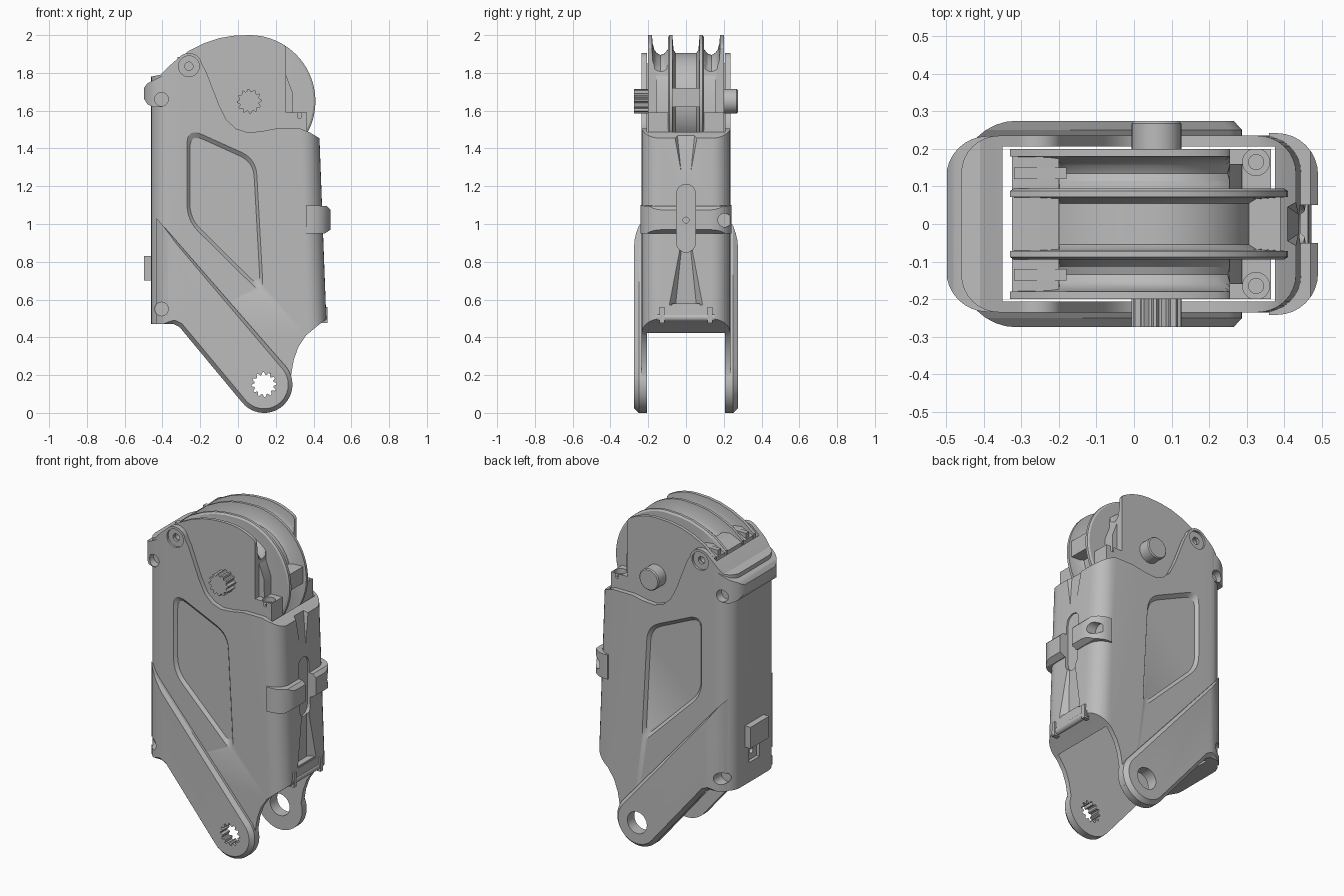
import bpy, bmesh, math
from mathutils import Vector

if "Cube" in bpy.data.objects:
    bpy.data.objects.remove(bpy.data.objects["Cube"])

grey = bpy.data.materials.new("plain grey")
grey.use_nodes = True
grey.diffuse_color = (0.5, 0.5, 0.5, 1)
grey.node_tree.nodes["Principled BSDF"].inputs["Base Color"].default_value = (0.5, 0.5, 0.5, 1)

HUB = (0.06, 1.65)
PIVOT = (0.138, 0.15)
LUG = (-0.26, 1.835)


def finish(name, bm):
    bmesh.ops.recalc_face_normals(bm, faces=bm.faces)
    me = bpy.data.meshes.new(name)
    bm.to_mesh(me)
    bm.free()
    me.materials.append(grey)
    ob = bpy.data.objects.new(name, me)
    bpy.context.collection.objects.link(ob)
    return ob


def loft(name, rings):
    bm = bmesh.new()
    rows = [[bm.verts.new(p) for p in r] for r in rings]
    n = len(rows[0])
    for a, b in zip(rows, rows[1:]):
        for i in range(n):
            bm.faces.new((a[i], a[(i + 1) % n], b[(i + 1) % n], b[i]))
    bm.faces.new(rows[0])
    bm.faces.new(rows[-1])
    return finish(name, bm)


def prism(name, pts, y0, y1):
    return loft(name, [[(x, y, z) for x, z in pts] for y in (y0, y1)])


def arc(c, r, a0, a1, n=12):
    angs = [math.radians(a0 + (a1 - a0) * i / n) for i in range(n + 1)]
    return [(c[0] + r * math.cos(a), c[1] + r * math.sin(a)) for a in angs]


def disc(c, r, n=32):
    return arc(c, r, 0, 360 * (n - 1) / n, n - 1)


def star(c, r_out, r_in, teeth=12):
    pts = []
    for i in range(teeth * 4):
        a = 2 * math.pi * i / (teeth * 4)
        r = r_out if i % 4 < 2 else r_in
        pts.append((c[0] + r * math.cos(a), c[1] + r * math.sin(a)))
    return pts


def box(name, x0, x1, y0, y1, z0, z1):
    return prism(name, [(x0, z0), (x1, z0), (x1, z1), (x0, z1)], y0, y1)


def hull(name, pts):
    bm = bmesh.new()
    for p in pts:
        bm.verts.new(p)
    bmesh.ops.convex_hull(bm, input=bm.verts)
    return finish(name, bm)


def round_plan(x0, x1, w, rl, rr):
    """Rounded rectangle seen from above, with its own left and right radii."""
    return (arc((x1 - rr, w - rr), rr, 0, 90, 8) + arc((x0 + rl, w - rl), rl, 90, 180, 8)
            + arc((x0 + rl, rl - w), rl, 180, 270, 8) + arc((x1 - rr, rr - w), rr, 270, 360, 8))


def column(x0, x1, w, rl, rr, top_x1=None):
    top = x1 if top_x1 is None else top_x1
    return loft("column", [[(x, y, z) for x, y in round_plan(x0, xe, w, rl, rr)]
                           for z, xe in ((-0.1, x1), (2.1, top))])


def boolean(ob, other, op="DIFFERENCE"):
    mod = ob.modifiers.new("cut", "BOOLEAN")
    mod.operation, mod.solver, mod.object = op, "EXACT", other
    bpy.context.view_layer.objects.active = ob
    bpy.ops.object.modifier_apply(modifier="cut")
    bpy.data.objects.remove(other)


def fillet(corners, r, n=6):
    """Round the corners of a polygon with short curves."""
    pts = []
    for i, c in enumerate(corners):
        c, p, q = (Vector(corners[(i + k) % len(corners)]) for k in (0, -1, 1))
        a, b = c + (p - c).normalized() * r, c + (q - c).normalized() * r
        for k in range(n + 1):
            t = k / n
            pts.append(tuple(a * (1 - t) ** 2 + c * 2 * t * (1 - t) + b * t * t))
    return pts


# Housing shell: rounded column trimmed by the side outline, then hollowed
foot = arc(PIVOT, 0.15, 220, 378, 20)
outline = ([(-0.51, 0.47), (-0.34, 0.47), (-0.31, 0.455)] + foot
           + [(0.295, 0.28), (0.32, 0.35), (0.36, 0.41), (0.42, 0.46), (0.47, 0.5), (0.52, 0.5), (0.52, 1.46),
              (0.43, 1.455), (0.38, 1.485), (0.33, 1.505), (0.2, 1.505), (0.12, 1.49), (0.05, 1.485),
              (-0.01, 1.505), (-0.06, 1.55), (-0.1, 1.63), (-0.17, 1.81)]
           + arc(LUG, 0.07, 10, 140, 10) + [(-0.36, 1.84), (-0.41, 1.79), (-0.51, 1.77)])
shell = prism("housing", outline, -0.3, 0.3)
boolean(shell, column(-0.46, 0.49, 0.235, 0.1, 0.1, 0.407), "INTERSECT")

# Wrap-around band on the right wall and rounded ridge on the left wall
band = prism("band", [(0.36, 0.95), (0.46, 0.95), (0.49, 0.97), (0.495, 1.07), (0.47, 1.095), (0.36, 1.1)], -0.3, 0.3)
boolean(band, column(-0.4, 0.49, 0.242, 0.1, 0.11), "INTERSECT")
boolean(shell, band, "UNION")
ridge = prism("ridge", [(-0.38, 1.795), (-0.45, 1.76), (-0.48, 1.745), (-0.498, 1.72), (-0.498, 1.665),
                        (-0.48, 1.635), (-0.45, 1.62), (-0.38, 1.62)], -0.3, 0.3)
boolean(ridge, column(-0.5, 0.4, 0.234, 0.11, 0.1), "INTERSECT")
boolean(shell, ridge, "UNION")
boolean(shell, box("cavity", -0.35, 0.375, -0.206, 0.206, -0.2, 2.2))

# Side window pockets with a sloping rim, lug bores and corner screw recesses
window = [(-0.27, 1.51), (0.095, 1.345), (0.135, 0.62), (-0.27, 1.02)]
mid = Vector((-0.075, 1.13))
for s in (-1, 1):
    rim = fillet(window, 0.085)
    floor = [tuple(mid + (Vector(p) - mid) * 0.92) for p in rim]
    boolean(shell, loft("pocket", [[(x, s * y, z) for x, z in ring]
                                   for y, ring in ((0.26, rim), (0.235, rim), (0.217, floor))]))
    boolean(shell, prism("bore", disc(LUG, 0.055), s * 0.222, s * 0.3))
    for z in (0.55, 1.66):
        boolean(shell, prism("recess", disc((-0.405, z), 0.036), s * 0.185, s * 0.3))
boolean(shell, prism("lug_hole", disc(LUG, 0.022), -0.3, 0.3))

# Right wall: pill slot, tapered scoops and screw recess
pill = [(0, 0.9), (0, 1.16)]
ends = arc(pill[0], 0.05, 180, 360) + arc(pill[1], 0.05, 0, 180)
boolean(shell, loft("pill", [[(x, y, z) for y, z in ends] for x in (0.432, 0.6)]))
boolean(shell, loft("pin_hole", [[(x, y, z) for y, z in disc((0, 1.02), 0.016, 16)] for x in (0.41, 0.6)]))
boolean(shell, loft("screw", [[(x, y, z) for y, z in disc((0.205, 1.02), 0.036)] for x in (0.42, 0.6)]))
for wide_z, thin_z, depth in ((1.56, 1.22, 0.395), (0.57, 0.91, 0.425)):
    boolean(shell, hull("scoop", [(x, s * y, z) for s in (-1, 1) for x, y, z in
                                  ((depth, 0.055, wide_z), (0.55, 0.16, wide_z),
                                   (0.447, 0.02, thin_z), (0.55, 0.05, thin_z))]))

# Left wall: recess below the clip
boolean(shell, box("clip_recess", -0.6, -0.44, -0.05, 0.05, 0.59, 0.72))
boolean(shell, loft("clip_hole", [[(x, y, z) for y, z in disc((0, 0.64), 0.016, 16)] for x in (-0.6, -0.42)]))

# Raised diagonal straps on both sides, chamfered on the outer edge
strap_pts = [(-0.465, 1.07), (-0.465, 0.47), (-0.34, 0.47), (-0.31, 0.455)] + arc(PIVOT, 0.15, 220, 400, 24)
parts = [shell]
for s, side in ((-1, "front"), (1, "back")):
    bm = bmesh.new()
    outer = bm.faces.new([bm.verts.new((x, s * 0.25, z)) for x, z in strap_pts])
    low = bmesh.ops.extrude_face_region(bm, geom=[outer])["geom"]
    for v in (g for g in low if isinstance(g, bmesh.types.BMVert)):
        v.co.y = s * 0.215
    bmesh.ops.recalc_face_normals(bm, faces=bm.faces)
    bm.faces.ensure_lookup_table()
    cap = max(bm.faces, key=lambda f: abs(f.calc_center_median().y))
    bmesh.ops.inset_individual(bm, faces=[cap], thickness=0.022)
    for v in cap.verts:
        v.co.y = s * 0.274
    strap = finish(side + "_strap", bm)
    boolean(strap, column(-0.462, 0.4, 0.275, 0.15, 0.05), "INTERSECT")
    hole = star(PIVOT, 0.066, 0.052) if s < 0 else disc(PIVOT, 0.066)
    for ob in (strap, shell):
        boolean(ob, prism("pivot_hole", hole, s * 0.15, s * 0.4))
    boolean(strap, prism("recess", disc((-0.405, 0.55), 0.036), s * 0.185, s * 0.3))
    parts.append(strap)

# Head: centre wheel and side frames share one outline, scaled about the hub
head = ([(-0.33, 1.25), (-0.33, 1.86), (-0.26, 1.917), (-0.18, 1.957), (-0.1, 1.984), (-0.02, 1.997)]
        + arc(HUB, 0.35, 95, -90, 40))


def head_ring(y, k, limit=1.0):
    return [(min(HUB[0] + (x - HUB[0]) * k, limit), y, HUB[1] + (z - HUB[1]) * k) for x, z in head]


wheel = loft("centre_wheel", [head_ring(y, k) for y, k in (
    (-0.095, 0.97), (-0.088, 1), (-0.072, 1), (-0.066, 0.78), (-0.055, 0.73),
    (0.055, 0.73), (0.066, 0.78), (0.072, 1), (0.088, 1), (0.095, 0.97))])
parts.append(wheel)
groove = ((0.08, 0.84), (0.1, 0.77), (0.115, 0.72), (0.135, 0.7), (0.155, 0.73), (0.168, 0.78),
          (0.177, 0.88), (0.18, 1), (0.2, 1))
for s, side in ((-1, "front"), (1, "back")):
    frame = loft(side + "_head_frame", [head_ring(s * y, k, 0.255) for y, k in groove])
    boolean(frame, prism("lug_hole", disc(LUG, 0.022), -0.3, 0.3))
    pad = box(side + "_screw_pad", 0.2, 0.365, s * 0.09, s * 0.2, 1.3, 1.59)
    for r, depth in ((0.036, 1.56), (0.02, 1.45)):
        boolean(pad, loft("bore", [[(x, y, z) for x, y in disc((0.325, s * 0.165), r)] for z in (depth, 1.7)]))
    rib = prism(side + "_pad_rib", [(0.2, 1.55), (0.29, 1.55), (0.288, 1.7), (0.25, 1.8), (0.2, 1.8)],
                s * 0.09, s * 0.16)
    tab = box(side + "_tab", -0.32, -0.18, s * 0.12, s * 0.15, 1.75, 1.885)
    parts += [frame, pad, rib, tab]
end = prism("head_end_block", [(-0.325, 1.3), (-0.18, 1.3), (-0.2, 1.88), (-0.25, 1.885), (-0.325, 1.85)], -0.195, 0.195)
boolean(end, prism("lug_hole", disc(LUG, 0.022), -0.3, 0.3))
parts += [end, box("wheel_crossbar", 0.27, 0.39, -0.08, 0.08, 1.62, 1.72)]

# Hub ends: splined in front, plain behind
parts.append(prism("splined_hub", star(HUB, 0.066, 0.053), -0.274, -0.15))
parts.append(loft("plain_hub", [[(x, y, z) for x, z in disc(HUB, r)]
                                for y, r in ((0.15, 0.066), (0.268, 0.066), (0.274, 0.06))]))

# Small fittings: clip on the left wall, latch on the right wall
parts.append(box("clip", -0.498, -0.44, -0.09, 0.09, 0.70, 0.83))
parts.append(box("latch_tab", 0.42, 0.462, -0.075, 0.075, 0.53, 0.58))
parts.append(loft("latch_bar", [[(x, y, z) for x, z in disc((0.45, 0.505), 0.022, 16)] for y in (-0.15, 0.15)]))
for s in (-1, 1):
    parts.append(box("latch_ear", 0.42, 0.475, s * 0.115, s * 0.14, 0.475, 0.56))

# Smooth the rounded surfaces and keep hard edges crisp
bpy.ops.object.select_all(action="DESELECT")
for ob in parts:
    ob.select_set(True)
bpy.context.view_layer.objects.active = shell
bpy.ops.object.shade_smooth_by_angle(angle=math.radians(30))
